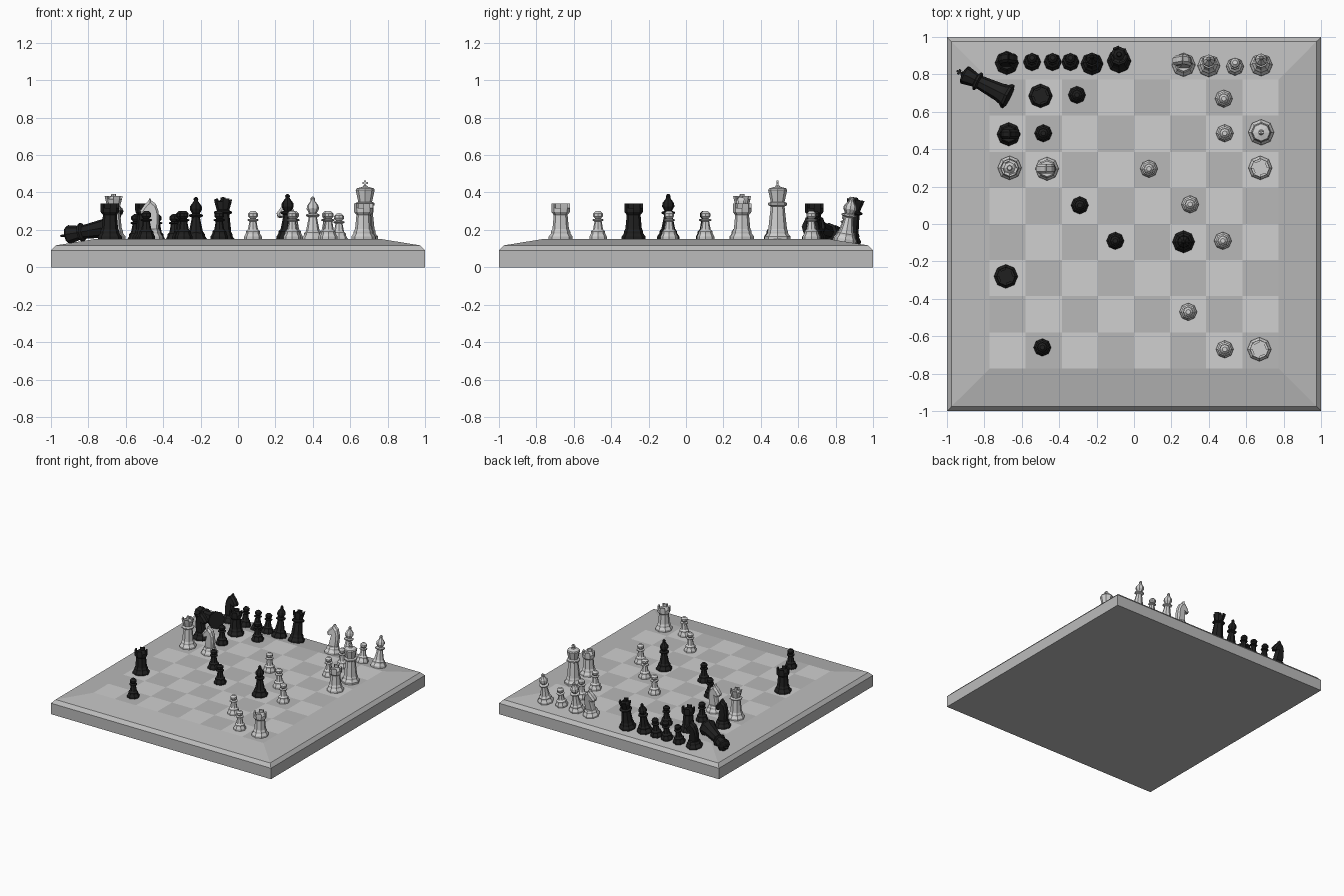
import bpy, bmesh, math
from mathutils import Matrix, Vector

if "Cube" in bpy.data.objects:
    bpy.data.objects.remove(bpy.data.objects["Cube"])

def mat(name, v):
    m = bpy.data.materials.new(name)
    m.diffuse_color = (v, v, v, 1)
    m.use_nodes = True
    m.node_tree.nodes["Principled BSDF"].inputs["Base Color"].default_value = m.diffuse_color
    return m

FRAME, LIGHT = mat("frame_grey", 0.50), mat("light_square", 0.63)
DARK = mat("dark_square", 0.48)
WHITE, BLACK = mat("pale_piece", 0.62), mat("black_piece", 0.014)
TOP, HALF = 0.15, 0.772          # playing surface height and half width

def finish(bm, name, mats):
    bmesh.ops.recalc_face_normals(bm, faces=bm.faces[:])
    me = bpy.data.meshes.new(name)
    bm.to_mesh(me)
    bm.free()
    for m in mats:
        me.materials.append(m)
    return me

def place(name, me, matrix=None):
    ob = bpy.data.objects.new(name, me)
    bpy.context.collection.objects.link(ob)
    if matrix is not None:
        ob.matrix_world = matrix
    return ob

def lathe(bm, prof, n=8):
    rings = []
    for r, z in prof:
        rings.append([bm.verts.new((r * math.cos(2 * math.pi * i / n),
                                    r * math.sin(2 * math.pi * i / n), z)) for i in range(n)])
    for a, b in zip(rings, rings[1:]):
        for i in range(n):
            j = (i + 1) % n
            bm.faces.new((a[i], a[j], b[j], b[i]))
    bm.faces.new(rings[0][::-1])
    bm.faces.new(rings[-1])

def box(bm, c, s):
    bmesh.ops.create_cube(bm, size=1, matrix=Matrix.Translation(c) @ Matrix.Diagonal((*s, 1)))

def ring_teeth(bm, r_in, r_out, z0, z1, lean=0.0):
    # alternate segments of an octagonal rim
    for k in range(0, 8, 2):
        vs = []
        for z, d in ((z0, 0), (z1, lean)):
            for r, a in ((r_in, k), (r_out, k), (r_out, k + 1), (r_in, k + 1)):
                t = a * math.pi / 4
                vs.append(bm.verts.new(((r + d) * math.cos(t), (r + d) * math.sin(t), z)))
        for q in ((3, 2, 1, 0), (4, 5, 6, 7), (0, 1, 5, 4), (1, 2, 6, 5), (2, 3, 7, 6), (3, 0, 4, 7)):
            bm.faces.new([vs[i] for i in q])

# ---- board frame: stacked square loops
bm = bmesh.new()
loops = []
for h, z in ((1, 0), (1, 0.09), (0.975, 0.117), (HALF, TOP)):
    loops.append([bm.verts.new((x * h, y * h, z)) for x, y in ((-1, -1), (1, -1), (1, 1), (-1, 1))])
for a, b in zip(loops, loops[1:]):
    for i in range(4):
        bm.faces.new((a[i], a[(i + 1) % 4], b[(i + 1) % 4], b[i]))
bm.faces.new(loops[0][::-1])
place("board_frame", finish(bm, "board_frame", [FRAME]))

# ---- chequered playing surface
bm = bmesh.new()
bmesh.ops.create_grid(bm, x_segments=8, y_segments=8, size=HALF,
                      matrix=Matrix.Translation((0, 0, TOP)))
for f in bm.faces:
    c = f.calc_center_median()
    f.material_index = sum(int((v + HALF) / (HALF / 4)) for v in c.xy) % 2
place("board_squares", finish(bm, "board_squares", [LIGHT, DARK]))

# ---- piece shapes
def foot(r):
    return [(r, 0), (r, 0.014), (r * 0.86, 0.026), (r * 0.8, 0.032), (r * 0.8, 0.042)]

def pawn(bm):
    lathe(bm, foot(0.047) + [(0.027, 0.052), (0.019, 0.095), (0.03, 0.1), (0.03, 0.106),
          (0.015, 0.11), (0.026, 0.122), (0.026, 0.137), (0.013, 0.15)])

def rook(bm):
    lathe(bm, foot(0.064) + [(0.044, 0.055), (0.037, 0.13), (0.049, 0.145), (0.05, 0.168),
          (0.036, 0.168)])
    ring_teeth(bm, 0.036, 0.05, 0.168, 0.19)

def bishop(bm):
    lathe(bm, foot(0.06) + [(0.037, 0.055), (0.022, 0.13), (0.037, 0.138), (0.037, 0.146),
          (0.02, 0.152), (0.033, 0.175), (0.031, 0.193), (0.012, 0.219), (0.011, 0.224),
          (0.013, 0.232), (0.005, 0.242)])

def queen(bm):
    lathe(bm, foot(0.064) + [(0.044, 0.055), (0.034, 0.15), (0.048, 0.157), (0.048, 0.165),
          (0.033, 0.172), (0.045, 0.215), (0.03, 0.215), (0.015, 0.228), (0.012, 0.242)])
    ring_teeth(bm, 0.034, 0.045, 0.215, 0.231, 0.003)

def king(bm):
    lathe(bm, foot(0.069) + [(0.05, 0.055), (0.037, 0.175), (0.051, 0.183), (0.051, 0.194),
          (0.037, 0.2), (0.051, 0.263), (0.046, 0.272), (0.015, 0.28), (0.01, 0.287)])
    box(bm, (0, 0, 0.297), (0.011, 0.011, 0.034))
    box(bm, (0, 0, 0.3), (0.03, 0.011, 0.011))

def knight(bm):
    lathe(bm, foot(0.063) + [(0.042, 0.055)])
    # horse head silhouette facing +x, narrower towards its rim
    pts = [(-0.038, 0.05), (-0.044, 0.1), (-0.04, 0.15), (-0.025, 0.19), (0, 0.208), (0.006, 0.222),
           (0.016, 0.203), (0.035, 0.185), (0.058, 0.152), (0.053, 0.134), (0.04, 0.13),
           (0.012, 0.145), (0.022, 0.11), (0.036, 0.05)]
    cx, cz = 0.0, 0.14
    rows = []
    for y, k in ((-0.026, 0.75), (-0.013, 1), (0.013, 1), (0.026, 0.75)):
        rows.append([bm.verts.new((cx + (x - cx) * k, y, cz + (z - cz) * k if z > 0.06 else z))
                     for x, z in pts])
    n = len(pts)
    for a, b in zip(rows, rows[1:]):
        for i in range(n):
            bm.faces.new((a[i], a[(i + 1) % n], b[(i + 1) % n], b[i]))
    bm.faces.new(rows[0])
    bm.faces.new(rows[-1][::-1])

SHAPES = dict(pawn=pawn, rook=rook, bishop=bishop, queen=queen, king=king, knight=knight)
cache = {}
def mesh_for(kind, side):
    key = side + "_" + kind
    if key not in cache:
        bm = bmesh.new()
        SHAPES[kind](bm)
        cache[key] = finish(bm, key, [WHITE if side == "pale" else BLACK])
    return cache[key]

def put(side, kind, *spots):
    slope = math.atan2(TOP - 0.117, 0.975 - HALF)
    for x, y in spots:
        off = y > 0.78           # captured pieces lean on the sloped border
        z = TOP - (y - HALF) * math.tan(slope) if off else TOP
        turn = math.pi if side == "pale" and kind == "knight" else 0
        m = (Matrix.Translation((x, y, z)) @ Matrix.Rotation(-slope if off else 0, 4, 'X')
             @ Matrix.Rotation(turn, 4, 'Z'))
        place(side + "_" + kind, mesh_for(kind, side), m)

# ---- pale side
put("pale", "king", (0.68, 0.49))
put("pale", "queen", (-0.665, 0.30))
put("pale", "rook", (0.675, 0.30), (0.67, -0.67))
put("pale", "bishop", (0.40, 0.845), (0.68, 0.85))
put("pale", "knight", (-0.465, 0.295), (0.265, 0.85))
put("pale", "pawn", (0.48, 0.67), (0.485, 0.485), (0.08, 0.295), (0.30, 0.105), (0.475, -0.09),
    (0.29, -0.47), (0.485, -0.67), (0.54, 0.84))

# ---- black side
put("black", "queen", (-0.08, 0.87))
put("black", "rook", (-0.50, 0.685), (-0.685, -0.28))
put("black", "bishop", (0.265, -0.095), (-0.225, 0.855))
put("black", "knight", (-0.67, 0.48), (-0.68, 0.86))
put("black", "pawn", (-0.305, 0.69), (-0.485, 0.485), (-0.29, 0.1), (-0.10, -0.09), (-0.49, -0.66),
    (-0.545, 0.865), (-0.435, 0.865), (-0.34, 0.865))

# ---- toppled king lying towards the back left corner
d = Vector((-0.88, 0.44, -0.16))
place("black_king_toppled", mesh_for("king", "black"),
      Matrix.Translation((-0.67, 0.68, 0.217)) @ d.to_track_quat('Z', 'Y').to_matrix().to_4x4())
